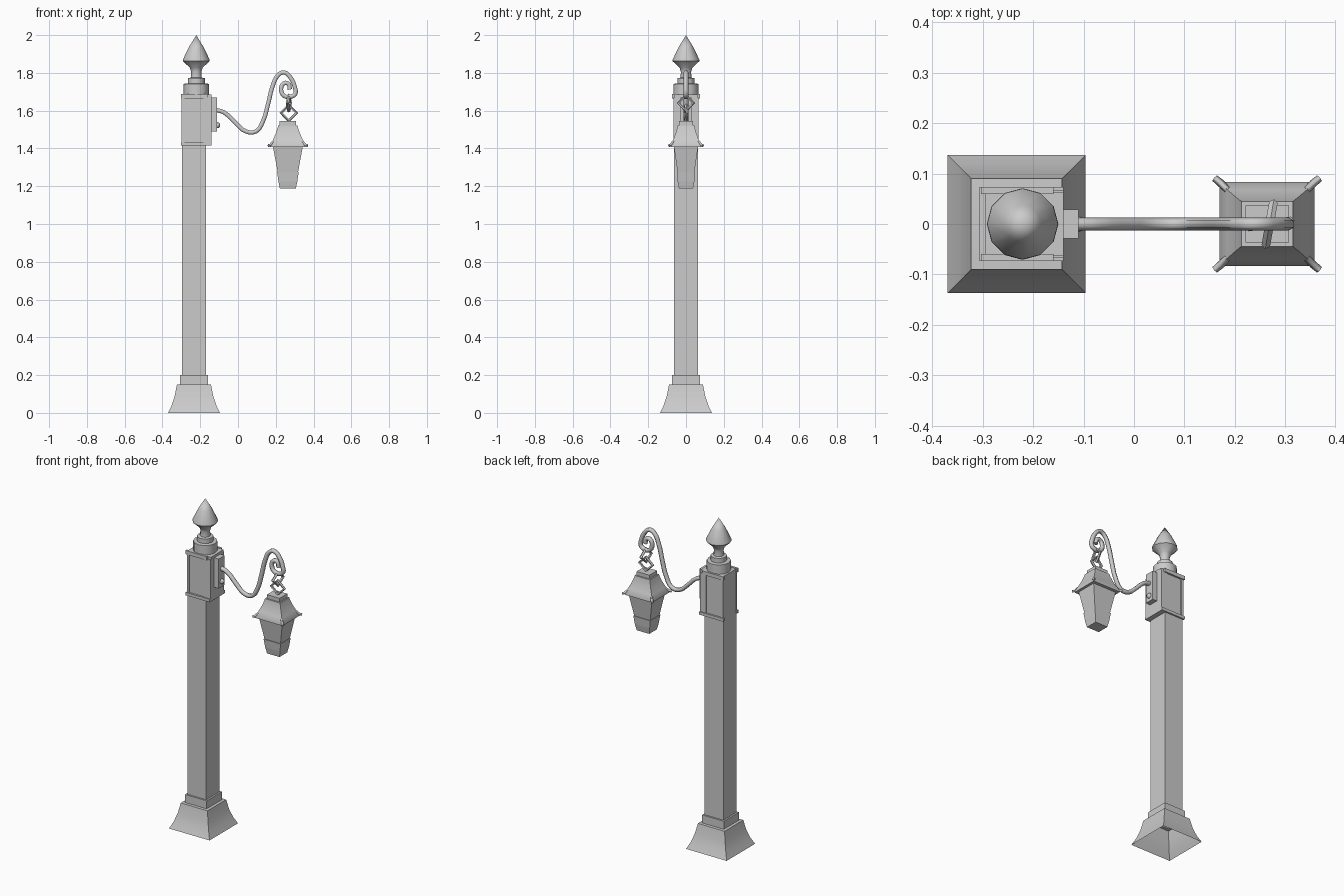
import bpy, bmesh, math
from mathutils import Vector

if "Cube" in bpy.data.objects:
    bpy.data.objects.remove(bpy.data.objects["Cube"])

PX, BX, LX = -0.233, -0.221, 0.264   # centres of post, head box, lantern


def finish(name, bm, smooth=None):
    bmesh.ops.recalc_face_normals(bm, faces=bm.faces)
    me = bpy.data.meshes.new(name)
    bm.to_mesh(me)
    bm.free()
    ob = bpy.data.objects.new(name, me)
    bpy.context.collection.objects.link(ob)
    if smooth:
        bpy.ops.object.select_all(action='DESELECT')
        ob.select_set(True)
        bpy.context.view_layer.objects.active = ob
        bpy.ops.object.shade_smooth_by_angle(angle=math.radians(smooth))
    return ob


def loft(name, cx, rings, bottom=True, top=True, smooth=None):
    """Stack of rectangles (z, half x, half y)."""
    bm = bmesh.new()
    loops = [[bm.verts.new((cx + sx * hx, sy * hy, z))
              for sx, sy in ((-1, -1), (1, -1), (1, 1), (-1, 1))] for z, hx, hy in rings]
    for a, b in zip(loops, loops[1:]):
        for i in range(4):
            j = (i + 1) % 4
            bm.faces.new((a[i], a[j], b[j], b[i]))
    if bottom:
        bm.faces.new(loops[0][::-1])
    if top:
        bm.faces.new(loops[-1])
    return finish(name, bm, smooth)


def box(name, x0, x1, y0, y1, z0, z1):
    bm = bmesh.new()
    bmesh.ops.create_cube(bm, size=1)
    for v in bm.verts:
        v.co = ((x0 + x1) / 2 + v.co.x * (x1 - x0), (y0 + y1) / 2 + v.co.y * (y1 - y0),
                (z0 + z1) / 2 + v.co.z * (z1 - z0))
    return finish(name, bm)


def lathe(name, cx, profile, n=12):
    bm = bmesh.new()
    vs = [bm.verts.new((cx + r, 0, z)) for r, z in profile]
    es = [bm.edges.new(p) for p in zip(vs, vs[1:])]
    bmesh.ops.spin(bm, geom=vs + es, cent=(cx, 0, 0), axis=(0, 0, 1),
                   angle=2 * math.pi, steps=n, use_merge=True)
    bmesh.ops.remove_doubles(bm, verts=bm.verts, dist=1e-5)
    return finish(name, bm, 40)


def tube(name, pts, r, kind='POLY', res=1, radii=None):
    cu = bpy.data.curves.new(name, 'CURVE')
    cu.dimensions = '3D'
    cu.bevel_depth, cu.bevel_resolution, cu.use_fill_caps = r, res, True
    cu.resolution_u = 3
    sp = cu.splines.new(kind)
    if kind == 'BEZIER':
        sp.bezier_points.add(len(pts) - 1)
        for bp, p in zip(sp.bezier_points, pts):
            bp.co = p
            bp.handle_left_type = bp.handle_right_type = 'AUTO'
    else:
        sp.points.add(len(pts) - 1)
        for i, (bp, p) in enumerate(zip(sp.points, pts)):
            bp.co = (*p, 1)
            bp.radius = radii[i] if radii else 1
    ob = bpy.data.objects.new(name, cu)
    bpy.context.collection.objects.link(ob)
    return ob


# Flared base (open underneath), collar and post
loft("base", PX, [(0, .137, .137), (.04, .118, .118), (.09, .102, .102), (.15, .09, .09),
                  (.151, .073, .073), (.2, .073, .073), (.2, .063, .063)],
     bottom=False, top=False, smooth=30)
loft("post", PX, [(.15, .063, .063), (1.42, .063, .063)], bottom=False)

# Head box with framed front and back panels
box("head_box", -.296, -.14, -.062, .062, 1.415, 1.685)
for side, s in (("front", -1), ("back", 1)):
    ya, yb = sorted((s * .06, s * .067))
    box(side + "_frame_left", -.298, -.283, ya, yb, 1.43, 1.67)
    box(side + "_frame_right", -.182, -.14, ya, yb, 1.43, 1.67)
    yc, yd = sorted((s * .06, s * .073))
    box(side + "_frame_top", -.303, -.16, yc, yd, 1.665, 1.688)
    box(side + "_frame_bottom", -.303, -.14, yc, yd, 1.415, 1.433)

# Turned finial
lathe("finial", BX, [(0, 1.68), (.067, 1.68), (.067, 1.742), (.045, 1.744), (.045, 1.772),
                     (.029, 1.775), (.027, 1.805), (.034, 1.828), (.071, 1.862),
                     (.07, 1.872), (.038, 1.938), (0, 2.0)])

# Wall plate and bolt
box("arm_plate", -.142, -.11, -.029, .029, 1.49, 1.67)
bm = bmesh.new()
bmesh.ops.create_uvsphere(bm, u_segments=8, v_segments=6, radius=.016)
bmesh.ops.translate(bm, verts=bm.verts, vec=(-.11, 0, 1.523))
finish("plate_bolt", bm, 60)

# Scrolled arm
arm = [(-.12, 1.604), (-.074, 1.591), (-.011, 1.533), (.042, 1.490), (.095, 1.490),
       (.132, 1.544), (.159, 1.634), (.185, 1.735), (.214, 1.790), (.245, 1.802),
       (.278, 1.775), (.301, 1.724), (.304, 1.690), (.280, 1.674), (.245, 1.678),
       (.228, 1.713), (.243, 1.745), (.268, 1.741), (.274, 1.712)]
tube("scroll_arm", [(x, 0, z) for x, z in arm], .013, 'BEZIER')


# Diamond chain links
def link(name, z, turn):
    bpy.ops.mesh.primitive_torus_add(major_segments=4, minor_segments=5, major_radius=.041,
                                     minor_radius=.009, location=(LX + .005, 0, z),
                                     rotation=(math.pi / 2, 0, math.radians(turn)))
    bpy.context.object.name = name


link("upper_link", 1.640, 80)
link("lower_link", 1.588, 8)

# Lantern: cap, roof shell, glass body, lower cup
loft("lantern_cap", LX, [(1.51, .043, .037), (1.545, .043, .037)])
loft("lantern_roof", LX, [(1.408, .08, .066), (1.408, .094, .083), (1.418, .094, .083),
                          (1.445, .079, .068), (1.48, .064, .055), (1.512, .053, .046),
                          (1.522, .051, .045)], smooth=35)
loft("lantern_body", LX, [(1.27, .053, .044), (1.41, .079, .064)])
loft("lantern_cup", LX, [(1.187, .042, .037), (1.225, .05, .044), (1.275, .057, .049)])

# Roof corner horns
for sx in (-1, 1):
    for sy in (-1, 1):
        tube("roof_horn", [(LX + sx * .078, sy * .067, 1.438), (LX + sx * .092, sy * .081, 1.418),
                           (LX + sx * .104, sy * .091, 1.415)], .008, res=0,
             radii=[.8, 1, .9])
